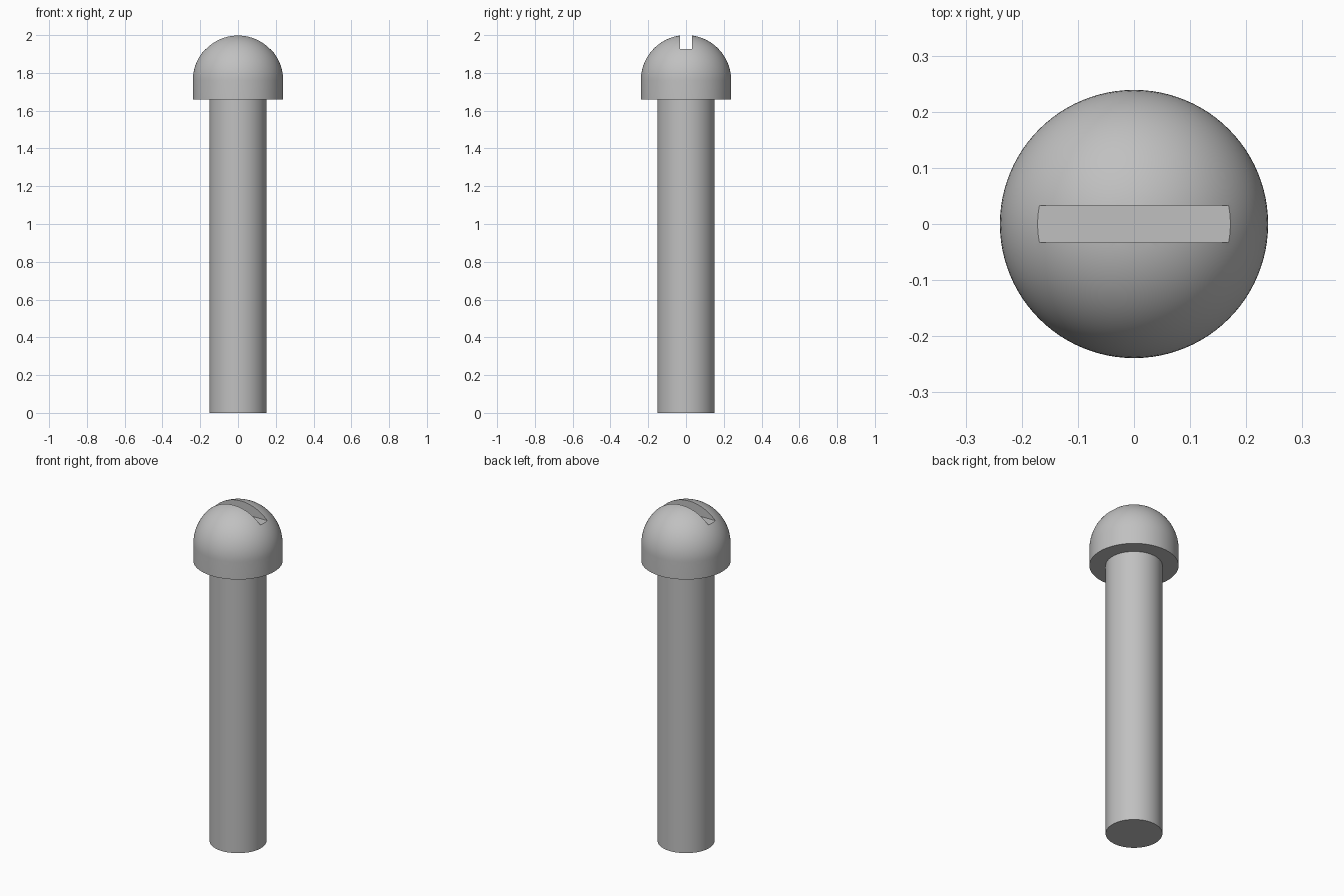
import bpy, bmesh, math

cube = bpy.data.objects.get("Cube")
if cube:
    bpy.data.objects.remove(cube, do_unlink=True)

HEAD_R, SHAFT_R = 0.239, 0.152
HEAD_BASE, TOP = 1.658, 2.0
DOME_Z = TOP - HEAD_R
SLOT_HALF, SLOT_FLOOR = 0.033, 1.927
SEGMENTS, RINGS = 96, 24

steel = bpy.data.materials.new("steel_grey")
steel.use_nodes = True
GREY = (0.53, 0.53, 0.53, 1)
steel.diffuse_color = GREY
steel.node_tree.nodes["Principled BSDF"].inputs["Base Color"].default_value = GREY


def add_object(name, bm):
    bmesh.ops.recalc_face_normals(bm, faces=bm.faces)
    mesh = bpy.data.meshes.new(name)
    bm.to_mesh(mesh)
    bm.free()
    mesh.materials.append(steel)
    obj = bpy.data.objects.new(name, mesh)
    bpy.context.collection.objects.link(obj)
    return obj


def lathe(name, profile):
    """Spin an (r, z) profile, starting and ending on the axis, into a solid."""
    bm = bmesh.new()
    verts = [bm.verts.new((r, 0, z)) for r, z in profile]
    edges = [bm.edges.new(pair) for pair in zip(verts, verts[1:])]
    bmesh.ops.spin(bm, geom=verts + edges, cent=(0, 0, 0), axis=(0, 0, 1),
                   angle=math.tau, steps=SEGMENTS)
    bmesh.ops.remove_doubles(bm, verts=bm.verts, dist=1e-5)
    return add_object(name, bm)


def smooth(obj):
    bpy.ops.object.select_all(action='DESELECT')
    obj.select_set(True)
    bpy.context.view_layer.objects.active = obj
    bpy.ops.object.shade_smooth_by_angle(angle=math.radians(30))


# Plain cylindrical shaft
shaft = lathe("shaft", [(0, 0), (SHAFT_R, 0), (SHAFT_R, HEAD_BASE), (0, HEAD_BASE)])

# Domed head with a short straight collar
dome = [(HEAD_R * math.cos(a), DOME_Z + HEAD_R * math.sin(a))
        for a in (math.pi / 2 * i / RINGS for i in range(RINGS))]
head = lathe("head", [(0, HEAD_BASE), (HEAD_R, HEAD_BASE)] + dome + [(0, TOP)])

# Straight screwdriver slot across the dome
bm = bmesh.new()
bmesh.ops.create_cube(bm, size=1)
depth = 0.2
bmesh.ops.scale(bm, verts=bm.verts, vec=(1, 2 * SLOT_HALF, depth))
bmesh.ops.translate(bm, verts=bm.verts, vec=(0, 0, SLOT_FLOOR + depth / 2))
cutter = add_object("slot_cutter", bm)
cut = head.modifiers.new("slot", 'BOOLEAN')
cut.operation = 'DIFFERENCE'
cut.solver = 'EXACT'
cut.object = cutter
bpy.context.view_layer.objects.active = head
bpy.ops.object.modifier_apply(modifier=cut.name)
bpy.data.objects.remove(cutter, do_unlink=True)

smooth(shaft)
smooth(head)
